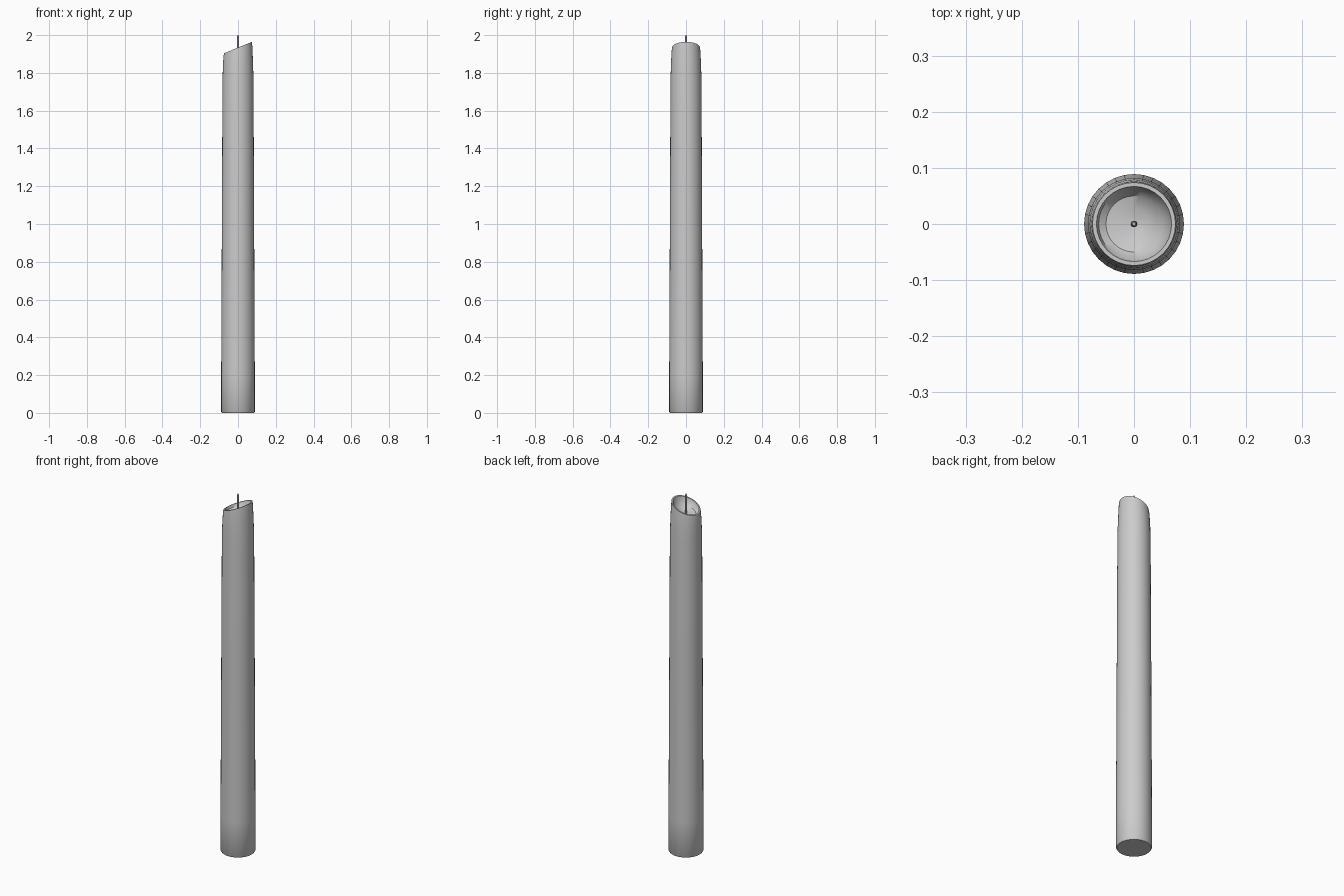
import bpy, bmesh, math

cube = bpy.data.objects.get("Cube")
if cube:
    bpy.data.objects.remove(cube, do_unlink=True)


def make_material(name, color):
    mat = bpy.data.materials.new(name)
    mat.use_nodes = True
    mat.diffuse_color = color
    mat.node_tree.nodes["Principled BSDF"].inputs["Base Color"].default_value = color
    return mat


def lathe(name, rings, sides, mat):
    """Stack rings of (radius, height, slope along x) and close both ends."""
    bm = bmesh.new()
    loops = []
    for radius, height, slope in rings:
        loop = []
        for i in range(sides):
            a = math.tau * i / sides
            x, y = radius * math.cos(a), radius * math.sin(a)
            loop.append(bm.verts.new((x, y, height + slope * x)))
        loops.append(loop)
    for low, high in zip(loops, loops[1:]):
        for i in range(sides):
            j = (i + 1) % sides
            bm.faces.new((low[i], low[j], high[j], high[i]))
    bm.faces.new(loops[0][::-1])
    bm.faces.new(loops[-1])
    mesh = bpy.data.meshes.new(name)
    bm.to_mesh(mesh)
    bm.free()
    mesh.materials.append(mat)
    obj = bpy.data.objects.new(name, mesh)
    bpy.context.collection.objects.link(obj)
    bpy.ops.object.select_all(action="DESELECT")
    obj.select_set(True)
    bpy.context.view_layer.objects.active = obj
    bpy.ops.object.shade_smooth_by_angle(angle=math.radians(35))
    return obj


wax = make_material("wax grey", (0.6, 0.6, 0.6, 1))

# Tapered body with a slanted rim and a hollow melted top
TILT = 0.41
lathe("candle_body", [
    (0.085, 0, 0), (0.089, 0.006, 0), (0.089, 0.2, 0),
    (0.085, 1.1, 0), (0.082, 1.77, 0), (0.079, 1.86, 0.1),
    (0.076, 1.915, 0.3), (0.074, 1.934, TILT),
    (0.067, 1.934, TILT), (0.063, 1.918, TILT), (0.05, 1.9, 0.3),
    (0.028, 1.893, 0.2), (0.006, 1.889, 0),
], 32, wax)

# Thin wick standing in the hollow
lathe("wick", [
    (0.006, 1.885, 0), (0.006, 1.94, 0), (0.005, 1.99, 0), (0.003, 2.0, 0),
], 10, wax)
